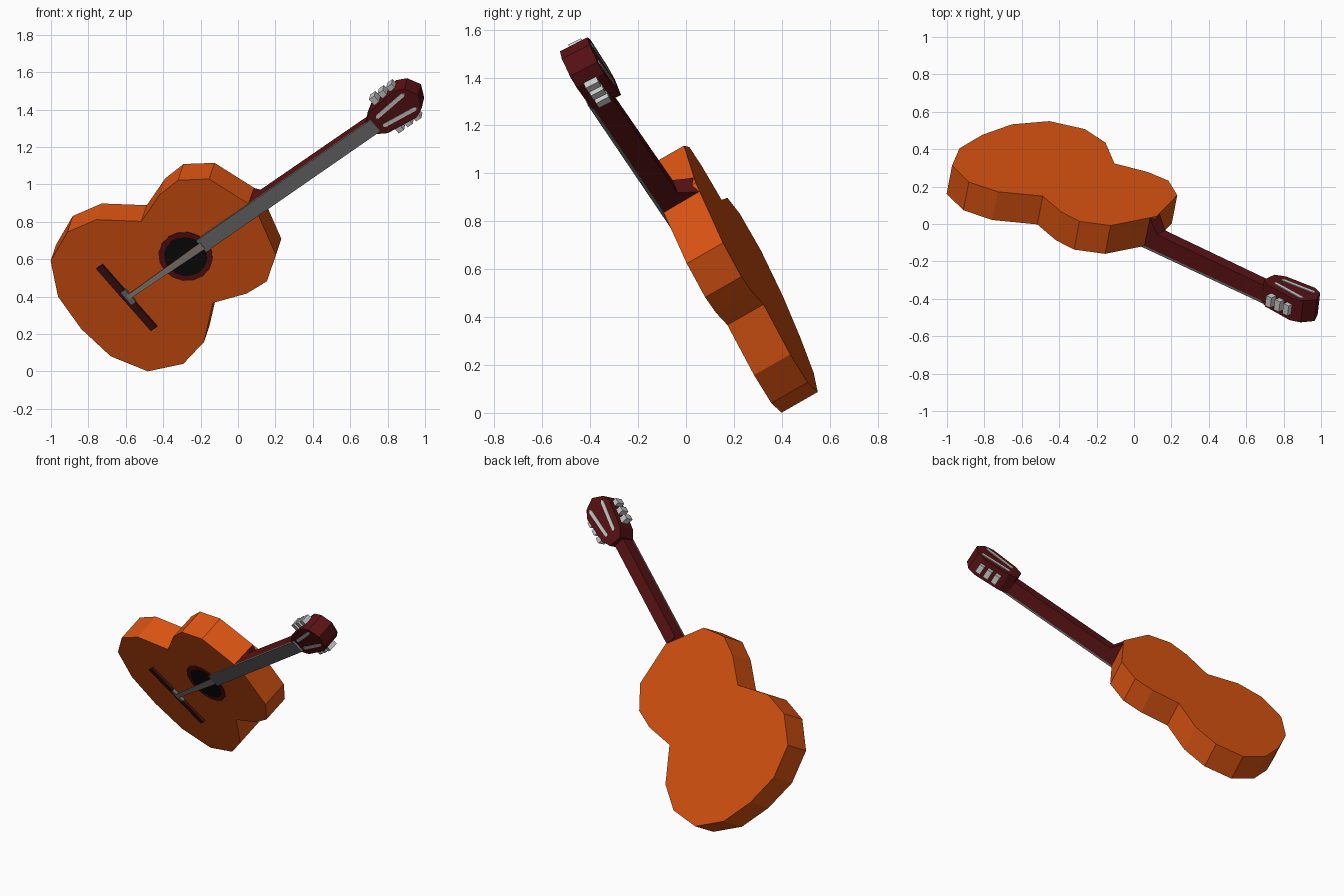
import bpy, bmesh
from mathutils import Vector, Matrix

if "Cube" in bpy.data.objects:
    bpy.data.objects.remove(bpy.data.objects["Cube"])

# Guitar frame: x along the neck, y across, z into the body (0 = front face)
U = Vector((0.767, -0.359, 0.531)).normalized()
V = Vector((0.634, 0.288, -0.718))
V = (V - U * V.dot(U)).normalized()
N = U.cross(V)
POSE = Matrix((U, V, N)).transposed().to_4x4()
POSE.translation = (-0.28, 0.064, 0.616)      # centre of the sound hole


def material(name, rgb):
    m = bpy.data.materials.new(name)
    m.diffuse_color = (*rgb, 1)
    m.use_nodes = True
    m.node_tree.nodes["Principled BSDF"].inputs["Base Color"].default_value = m.diffuse_color
    return m


ORANGE = material("orange_wood", (0.70, 0.088, 0.006))
MAROON = material("maroon_wood", (0.10, 0.006, 0.007))
DARK = material("dark_wood", (0.045, 0.006, 0.006))
GREY = material("fretboard_grey", (0.16, 0.16, 0.16))
STEEL = material("string_steel", (0.30, 0.24, 0.21))
SILVER = material("silver", (0.60, 0.60, 0.60))
BLACK = material("hole_black", (0.004, 0.004, 0.004))


def loft(name, sections, mat):
    """Skin equal-length point loops and cap both ends."""
    bm = bmesh.new()
    loops = [[bm.verts.new(p) for p in s] for s in sections]
    n = len(loops[0])
    for a, b in zip(loops, loops[1:]):
        for i in range(n):
            j = (i + 1) % n
            bm.faces.new((a[i], a[j], b[j], b[i]))
    bm.faces.new(loops[0][::-1])
    bm.faces.new(loops[-1])
    bmesh.ops.recalc_face_normals(bm, faces=bm.faces)
    me = bpy.data.meshes.new(name)
    bm.to_mesh(me)
    bm.free()
    me.materials.append(mat)
    ob = bpy.data.objects.new(name, me)
    ob.matrix_world = POSE
    bpy.context.collection.objects.link(ob)
    return ob


def prism(name, outline, z0, z1, mat, shift=0.0):
    return loft(name, [[(x, y, z0) for x, y in outline],
                       [(x + shift, y, z1) for x, y in outline]], mat)


def mirrored(half):
    """Close a half outline across the centre line."""
    return half + [(x, -y) for x, y in reversed(half) if abs(y) > 1e-6]


def box(name, x0, x1, y0, y1, z0, z1, mat):
    return prism(name, [(x0, y0), (x1, y0), (x1, y1), (x0, y1)], z0, z1, mat)


def disc(name, radius, z0, z1, mat, sides=16):
    pts = [Matrix.Rotation(6.283185 * i / sides, 2) @ Vector((radius, 0)) for i in range(sides)]
    return prism(name, [tuple(p) for p in pts], z0, z1, mat)


# Body
body = mirrored([(0.485, 0), (0.396, 0.282), (0.257, 0.376), (0.123, 0.368),
                 (-0.059, 0.303), (-0.247, 0.455), (-0.42, 0.490),
                 (-0.602, 0.411), (-0.706, 0.222), (-0.729, 0)])
prism("body", body, 0, 0.176, ORANGE, shift=0.014)

# Sound hole
disc("rosette", 0.146, -0.005, 0.001, MAROON)
disc("sound_hole", 0.116, -0.007, 0.001, BLACK)

# Neck with heel: position, half width front, half width back, depth
neck = [(0.44, 0.042, 0.040, 0.172), (0.487, 0.042, 0.040, 0.172),
        (0.54, 0.042, 0.037, 0.095), (1.32, 0.042, 0.036, 0.09)]
loft("neck", [[(x, -f, 0), (x, f, 0), (x, b, d), (x, -b, d)] for x, f, b, d in neck], MAROON)
box("fretboard", 0.11, 1.325, -0.042, 0.042, -0.012, 0.001, GREY)

# Headstock
prism("headstock", mirrored([(1.29, 0.0), (1.29, 0.045), (1.345, 0.078), (1.53, 0.098),
                             (1.585, 0.072), (1.622, 0.0)]), 0, 0.13, MAROON)
for side, s in (("left", -1), ("right", 1)):
    slot = [(1.35, 0.030), (1.36, 0.020), (1.555, 0.040), (1.568, 0.050),
            (1.555, 0.063), (1.36, 0.042)]
    slot = [(x, y * s) for x, y in slot]
    prism(f"{side}_slot_front", slot, -0.004, 0.001, SILVER)
    prism(f"{side}_slot_back", slot, 0.129, 0.134, SILVER)
    for i, x in enumerate((1.395, 1.455, 1.515)):
        box(f"{side}_tuning_peg_{i + 1}", x - 0.018, x + 0.018,
            s * 0.07, s * 0.126, 0.035, 0.095, SILVER)

# Bridge, saddle and strings
box("bridge", -0.43, -0.388, -0.23, 0.23, -0.015, 0.001, DARK)
box("saddle", -0.412, -0.382, -0.045, 0.045, -0.019, 0.0, GREY)
prism("strings", [(-0.40, -0.013), (-0.40, 0.013), (0.12, 0.022), (0.12, -0.022)],
      -0.020, -0.016, STEEL)
